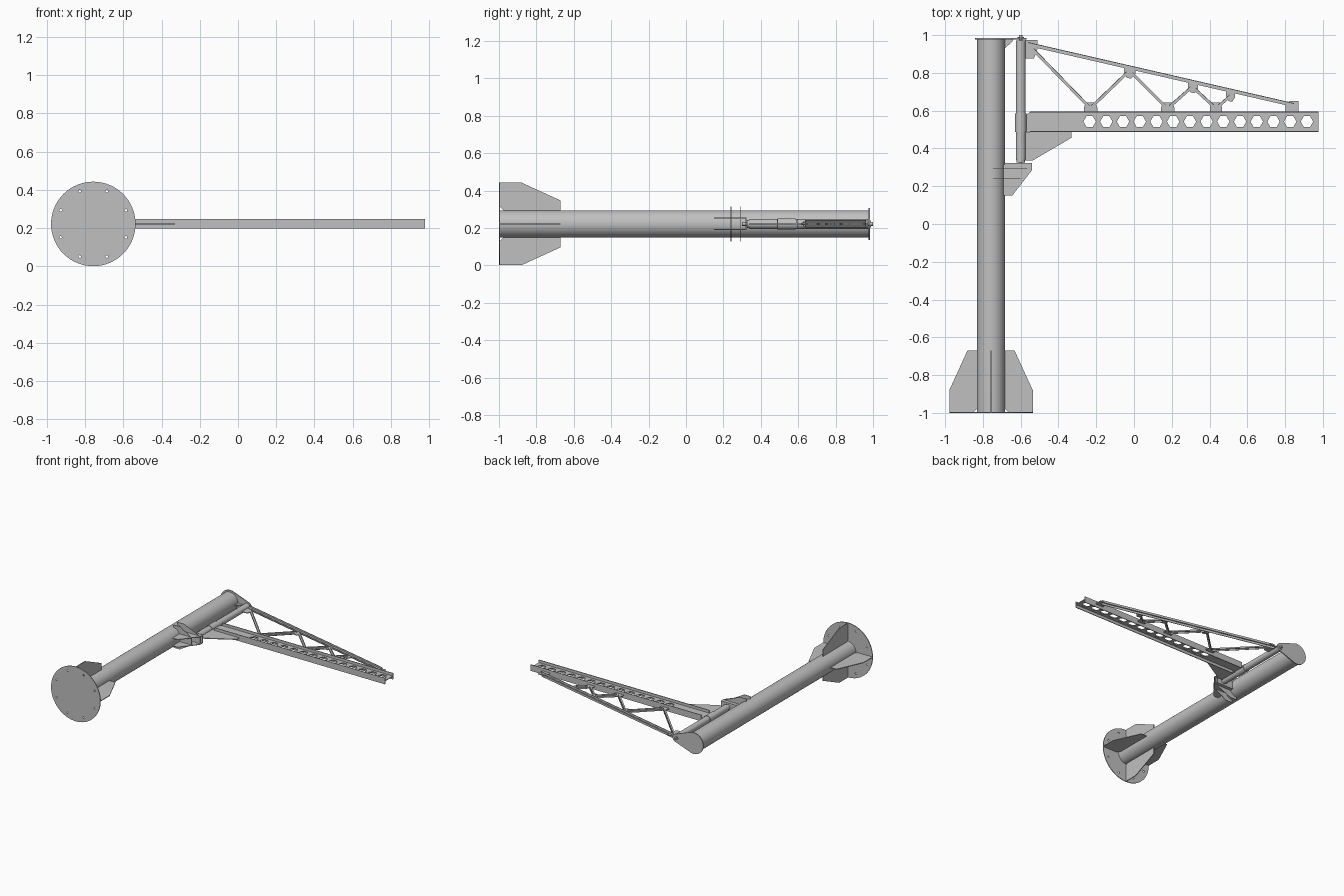
import bpy, bmesh, math
from mathutils import Vector as V

if "Cube" in bpy.data.objects:
    bpy.data.objects.remove(bpy.data.objects["Cube"])

steel = bpy.data.materials.new("grey_steel")
steel.diffuse_color = (0.53, 0.53, 0.53, 1)
steel.use_nodes = True
steel.node_tree.nodes["Principled BSDF"].inputs["Base Color"].default_value = steel.diffuse_color

X, Y, Z = V((1, 0, 0)), V((0, 1, 0)), V((0, 0, 1))
PX, CZ = -0.757, 0.222      # mast axis
HX = -0.6                   # hinge axis
T = 0.006                   # plate thickness


def circle(a, b, r, n, start=0.0):
    return [(a + r * math.cos(start + math.tau * i / n),
             b + r * math.sin(start + math.tau * i / n)) for i in range(n)]


def prism(name, outline, origin, u, v, depth, holes=(), smooth=False):
    """Outline in the u/v plane, extruded evenly to both sides of the origin."""
    bm = bmesh.new()
    n = u.cross(v)
    base = V(origin) - n * depth / 2
    loops = [[bm.verts.new(base + u * a + v * b) for a, b in loop] for loop in (outline, *holes)]
    if holes:
        edges = [bm.edges.new((l[i - 1], l[i])) for l in loops for i in range(len(l))]
        bmesh.ops.triangle_fill(bm, edges=edges, use_beauty=True, normal=n)
    else:
        bm.faces.new(loops[0])
    out = bmesh.ops.extrude_face_region(bm, geom=bm.faces[:])
    moved = [g for g in out["geom"] if isinstance(g, bmesh.types.BMVert)]
    bmesh.ops.translate(bm, verts=moved, vec=n * depth)
    bmesh.ops.recalc_face_normals(bm, faces=bm.faces[:])
    me = bpy.data.meshes.new(name)
    bm.to_mesh(me)
    bm.free()
    me.materials.append(steel)
    ob = bpy.data.objects.new(name, me)
    bpy.context.collection.objects.link(ob)
    if smooth:
        bpy.ops.object.select_all(action='DESELECT')
        ob.select_set(True)
        bpy.context.view_layer.objects.active = ob
        bpy.ops.object.shade_smooth_by_angle(angle=math.radians(35))
    return ob


def plate(name, outline, z=CZ, t=T, holes=()):
    return prism(name, outline, (0, 0, z), X, Y, t, holes)


def rod(name, x, r, y0, y1, n=32):
    return prism(name, circle(0, 0, r, n), (x, (y0 + y1) / 2, CZ), Z, X, y1 - y0, smooth=True)


def rect(a0, b0, a1, b1):
    return [(a0, b0), (a1, b0), (a1, b1), (a0, b1)]


def double_angle(name, p, q, w, h, t=0.004):
    """Two back-to-back L bars from p to q, flanges on the outer side."""
    p, q = V((*p, CZ)), V((*q, CZ))
    d = (q - p).normalized()
    u = Z.cross(d)
    if u.y < 0:
        u = -u
    for s in (1, -1):
        g = 0.003
        prof = [(h / 2, g), (h / 2, w), (h / 2 - t, w), (h / 2 - t, g + t), (-h / 2, g + t), (-h / 2, g)]
        prism(name, [(a, s * b) for a, b in prof], (p + q) / 2, u, Z, (q - p).length)


# Base plate with bolt holes, mast
bolts = [circle(0.185 * math.cos(a), 0.185 * math.sin(a), 0.007, 10)
         for a in (math.tau * (i + 0.5) / 8 for i in range(8))]
prism("base_plate", circle(0, 0, 0.221, 64), (PX, -0.997, CZ), Z, X, T, bolts)
rod("mast", PX, 0.073, -0.994, 0.977, 64)

# Four base fins
fin = [(0.068, -0.67), (0.125, -0.67), (0.221, -0.88), (0.221, -0.994), (0.09, -0.994), (0.068, -0.972)]
for u in (X, -X, Z, -Z):
    prism("base_fin", fin, (PX, 0, CZ), u, Y, T)

# Teardrop cap plate and its gusset
R, r, d = 0.086, 0.032, HX - PX
a0 = math.acos((R - r) / d)
cap = [(R * math.cos(a), R * math.sin(a))
       for a in (a0 + (math.tau - 2 * a0) * i / 40 for i in range(41))]
cap += [(d + r * math.cos(a), r * math.sin(a)) for a in (-a0 + 2 * a0 * i / 16 for i in range(17))]
prism("cap_plate", cap, (PX, 0.981, CZ), X, Z, 0.008)
plate("cap_gusset", [(-0.69, 0.977), (-0.64, 0.977), (-0.645, 0.965), (-0.69, 0.925)])

# Hinge column, pin and sleeve
rod("hinge_tube", HX, 0.026, 0.34, 0.972)
rod("hinge_sleeve", HX, 0.03, 0.488, 0.585)
rod("hinge_pin", HX, 0.01, 0.3, 1.0, 16)
rod("pin_collar", HX, 0.018, 0.985, 0.99, 16)
rod("lower_washer", HX, 0.022, 0.325, 0.34, 24)

# Lower hinge bracket on the mast
side = [(-0.7, 0.15), (-0.645, 0.15), (-0.54, 0.285), (-0.54, 0.323), (-0.67, 0.323), (-0.7, 0.31)]
for s in (-1, 1):
    plate("bracket_side", side, CZ + s * 0.031, 0.005)
prism("bracket_top", rect(-0.69, -0.032, -0.54, 0.032), (0, 0.321, CZ), X, Z, 0.005)
for y, x1 in ((0.24, -0.583), (0.293, -0.543)):
    prism("bracket_rib", [(-0.747, -0.093), (-0.69, -0.093), (x1, -0.031), (x1, 0.031),
                          (-0.69, 0.093), (-0.747, 0.093)], (0, y, CZ), X, Z, 0.004)

# Boom: I-beam with hexagonal openings in the web
holes = [circle(-0.235 + 0.0885 * i, 0.542, 0.033, 6) for i in range(14)]
plate("boom_web", [(-0.575, 0.489), (0.977, 0.489), (0.977, 0.593), (-0.55, 0.593), (-0.575, 0.575)],
      holes=holes)
for y in (0.490, 0.592):
    prism("boom_flange", rect(-0.55, -0.025, 0.977, 0.025), (0, y, CZ), X, Z, 0.006)
plate("boom_gusset", [(-0.578, 0.488), (-0.33, 0.488), (-0.33, 0.457), (-0.535, 0.337), (-0.578, 0.337)])

# Tie and lattice bars
double_angle("tie_bar", (-0.562, 0.953), (0.845, 0.630), 0.02, 0.02)
for p, q in (((-0.535, 0.925), (-0.24, 0.622)), ((-0.222, 0.622), (-0.035, 0.802)),
             ((-0.012, 0.800), (0.166, 0.622)), ((0.19, 0.622), (0.305, 0.724)),
             ((0.322, 0.715), (0.42, 0.624)), ((0.448, 0.624), (0.512, 0.68))):
    double_angle("lattice_bar", p, q, 0.014, 0.016, 0.003)

# Node plates
plate("tie_root_plate", [(-0.577, 0.973), (-0.51, 0.973), (-0.51, 0.93), (-0.53, 0.875), (-0.577, 0.875)])
plate("tie_end_plate", [(0.802, 0.595), (0.872, 0.595), (0.872, 0.652), (0.825, 0.652), (0.802, 0.635)])
for x, w in ((-0.23, 0.036), (0.178, 0.036), (0.434, 0.032)):
    plate("boom_node", [(x - w, 0.594), (x + w, 0.594), (x + w, 0.615), (x + w * 0.7, 0.642),
                        (x - w * 0.7, 0.642), (x - w, 0.615)])
for x, w in ((-0.023, 0.03), (0.313, 0.027), (0.512, 0.024)):
    def top(t):
        return 0.953 - 0.2296 * (t + 0.562)
    plate("tie_node", [(x - w, top(x - w)), (x + w, top(x + w)), (x + w, top(x) - 0.035),
                       (x + w * 0.3, top(x) - 0.06), (x - w * 0.5, top(x) - 0.055), (x - w, top(x) - 0.03)])
